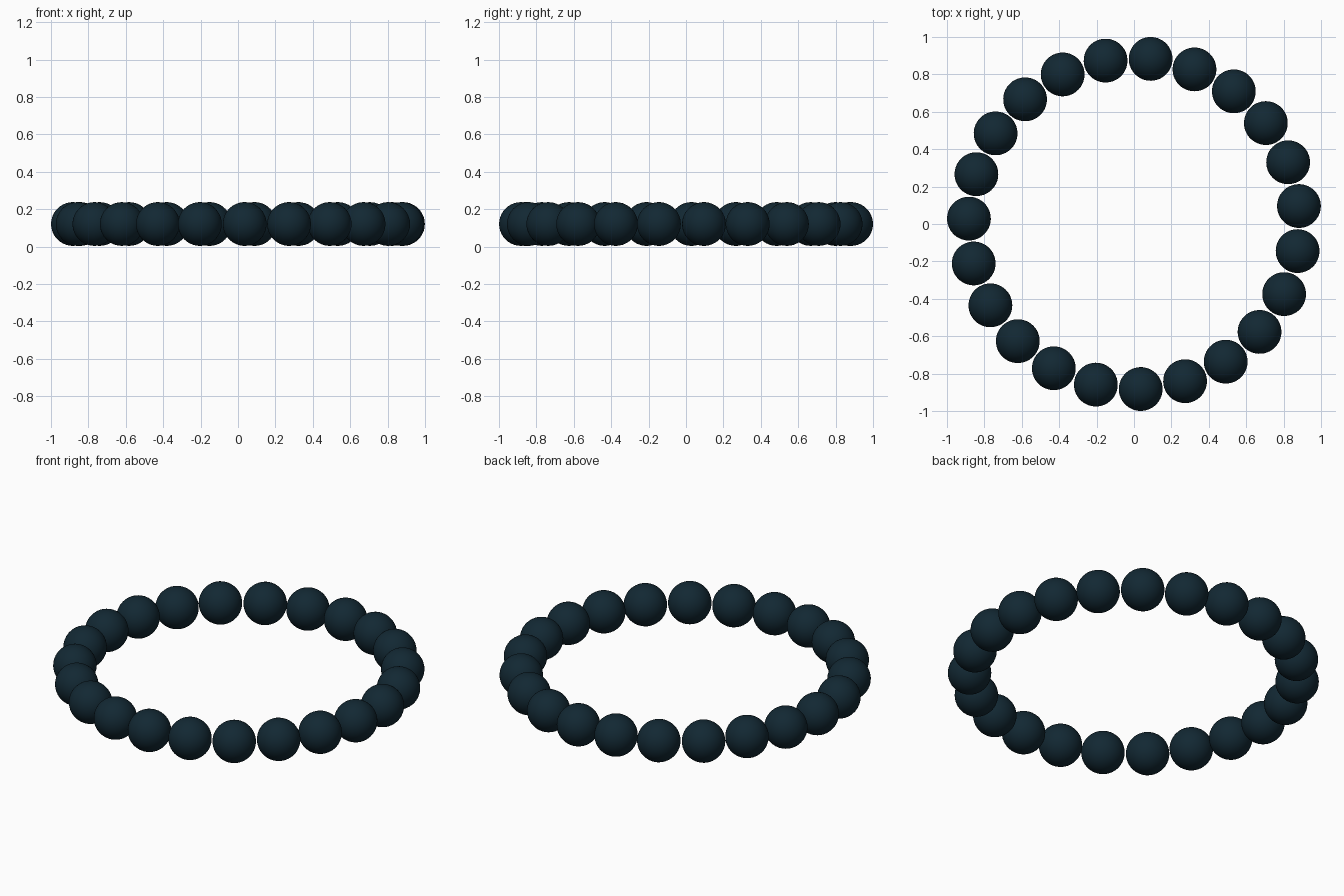
import bpy
import math

cube = bpy.data.objects.get("Cube")
if cube:
    bpy.data.objects.remove(cube, do_unlink=True)

BEADS = 23
RING_RADIUS = 0.885
BEAD_RADIUS = 0.117
CENTRE_Z = 0.121
START = math.radians(6.1)

# Dark blue-black bead colour
colour = (0.006, 0.021, 0.033, 1.0)
mat = bpy.data.materials.new("dark_blue_black")
mat.use_nodes = True
mat.diffuse_color = colour
bsdf = next(n for n in mat.node_tree.nodes if n.type == "BSDF_PRINCIPLED")
bsdf.inputs["Base Color"].default_value = colour

# One smooth bead, its poles along the stringing direction
bpy.ops.mesh.primitive_uv_sphere_add(segments=40, ring_count=24, radius=BEAD_RADIUS)
first = bpy.context.object
bpy.ops.object.shade_smooth()
first.data.name = "bead"
first.data.materials.append(mat)

# Beads repeated evenly around the bracelet
for i in range(BEADS):
    if i == 0:
        bead = first
    else:
        bead = bpy.data.objects.new("bead", first.data)
        bpy.context.collection.objects.link(bead)
    bead.name = f"bead_{i + 1}"
    angle = START + i * math.tau / BEADS
    bead.location = (RING_RADIUS * math.cos(angle) + 0.002,
                     RING_RADIUS * math.sin(angle) + 0.002, CENTRE_Z)
    bead.rotation_euler = (math.pi / 2, 0, angle)
